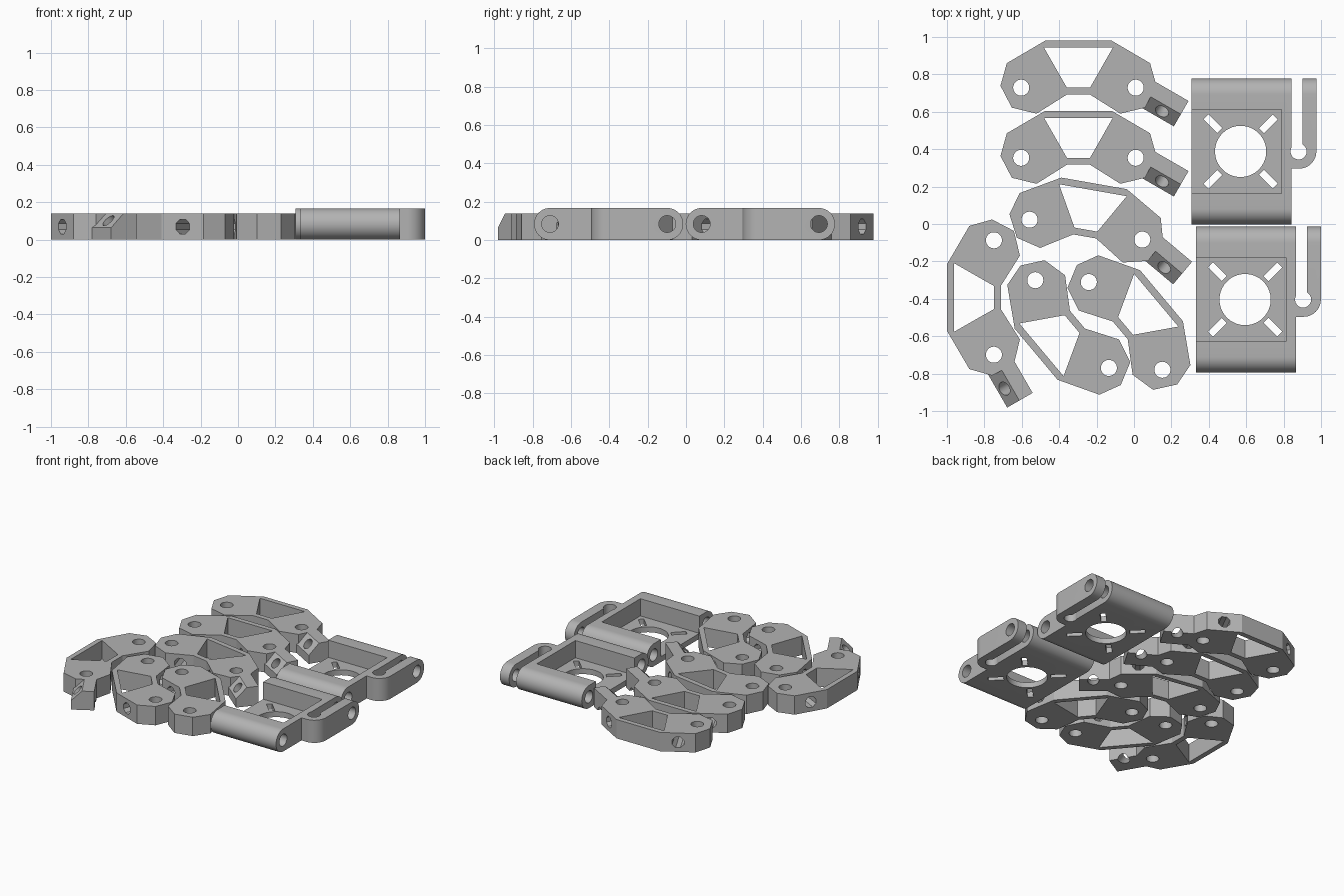
import bpy, bmesh
from math import cos, sin, pi, radians
from mathutils import Vector, Matrix

old = bpy.data.objects.get("Cube")
if old:
    bpy.data.objects.remove(old, do_unlink=True)

grey = bpy.data.materials.new("plain grey")
grey.use_nodes = True
GREY = (0.45, 0.45, 0.45, 1)
grey.diffuse_color = GREY
grey.node_tree.nodes["Principled BSDF"].inputs["Base Color"].default_value = GREY

LINK_H = 0.139


def extrude(points, vec):
    """Solid swept from a closed 3D polygon along a vector."""
    bm = bmesh.new()
    face = bm.faces.new([bm.verts.new(p) for p in points])
    top = bmesh.ops.extrude_face_region(bm, geom=[face])["geom"]
    bmesh.ops.translate(bm, vec=vec, verts=[v for v in top if isinstance(v, bmesh.types.BMVert)])
    bmesh.ops.recalc_face_normals(bm, faces=bm.faces)
    mesh = bpy.data.meshes.new("solid")
    bm.to_mesh(mesh)
    bm.free()
    return mesh


def prism(plan, z0, z1):
    return extrude([(x, y, z0) for x, y in plan], Vector((0, 0, z1 - z0)))


def box(x0, x1, y0, y1, z0, z1):
    return prism([(x0, y0), (x1, y0), (x1, y1), (x0, y1)], z0, z1)


def rod(p0, p1, radius, sides=32):
    p0, axis = Vector(p0), Vector(p1) - Vector(p0)
    turn = axis.to_track_quat("Z", "Y")
    ring = [(i + 0.5) * 2 * pi / sides for i in range(sides)]
    return extrude([p0 + turn @ Vector((radius * cos(a), radius * sin(a), 0)) for a in ring], axis)


def add_object(name, mesh):
    ob = bpy.data.objects.new(name, mesh)
    bpy.context.scene.collection.objects.link(ob)
    return ob


def build(name, base, steps, matrix):
    """Apply boolean steps to the base, then place the finished part."""
    ob = add_object(name, base)
    bpy.ops.object.select_all(action="DESELECT")
    bpy.context.view_layer.objects.active = ob
    ob.select_set(True)
    for operation, mesh in steps:
        tool = add_object("cutter", mesh)
        tool.hide_render = True
        mod = ob.modifiers.new("cut", "BOOLEAN")
        mod.operation, mod.solver, mod.object = operation, "EXACT", tool
        bpy.ops.object.modifier_apply(modifier=mod.name)
        bpy.data.objects.remove(tool, do_unlink=True)
    ob.data.transform(matrix)
    if matrix.determinant() < 0:
        ob.data.flip_normals()
    ob.data.materials.clear()
    ob.data.materials.append(grey)
    bpy.ops.object.shade_smooth_by_angle(angle=radians(30))
    return ob


def mirrored(half):
    return half + [(-x, y) for x, y in reversed(half)]


def link(name, x, y, angle, arm=True, flip=False):
    # Faceted body with a trapezoid window
    outline = mirrored([(0.178, 0.251), (0.383, 0.131), (0.417, 0.01),
                        (0.356, -0.107), (0.224, -0.139), (0.062, -0.037)])
    window = mirrored([(0.184, 0.214), (0.062, 0)])
    steps = []
    if arm:
        # Side arm, with one upper edge chamfered
        along, across = Vector((0.866, -0.5, 0)), Vector((0.5, 0.866, 0))
        corner, width = Vector((0.51, -0.207, 0)), 0.157
        if flip:
            corner, across = corner + across * width, -across
        section = [(0, 0), (width, 0), (width, LINK_H), (0.075, LINK_H), (0, 0.064)]
        start = corner - along * 0.22
        steps.append(("UNION", extrude(
            [start + across * w + Vector((0, 0, z)) for w, z in section], along * 0.22)))
        # Slanted screw hole, square to the chamfer
        mid = corner - along * 0.095 + across * 0.0375 + Vector((0, 0, 0.1015))
        axis = across - Vector((0, 0, 1))
        steps.append(("DIFFERENCE", rod(mid - axis * 0.06, mid + axis * 0.2, 0.038, 16)))
    steps.append(("DIFFERENCE", prism(window, -0.1, 0.3)))
    for s in (-1, 1):
        # Hinge hole and cord channel at each end
        steps.append(("DIFFERENCE", rod((s * 0.306, 0, -0.1), (s * 0.306, 0, 0.3), 0.043)))
        steps.append(("DIFFERENCE", rod((s * 0.325, 0.275, 0.07), (s * 0.1, -0.16, 0.07), 0.042, 8)))
    place = Matrix.Translation((x, y, 0)) @ Matrix.Rotation(radians(angle), 4, "Z")
    if flip:
        place = place @ Matrix.Scale(-1, 4, (0, 1, 0))
    build(name, prism(outline, 0, LINK_H), steps, place)


def clamp(name, x, y):
    r, reach, left, right, outer = 0.0835, 0.306, -0.263, 0.272, 0.405
    # Long bar with rounded ends, swept sideways
    n = 20
    profile = [(reach + r * cos(a), r + r * sin(a)) for a in (-pi / 2 + pi * i / n for i in range(n + 1))]
    profile += [(-u, 2 * r - v) for u, v in profile]
    base = extrude([(left, u, v) for u, v in profile], Vector((outer - left, 0, 0)))
    # Plan shape: block plus side hook with a rounded elbow
    elbow = 0.092
    plan = [(left - 0.1, -0.6), (right, -0.6), (right, -elbow)]
    plan += [(outer - elbow + elbow * cos(a), elbow * sin(a))
             for a in (-pi / 2 + pi / 2 * i / 12 for i in range(13))]
    plan += [(outer, 0.6), (left - 0.1, 0.6)]
    steps = [("INTERSECT", prism(plan, -0.1, 0.4))]
    cuts = [box(right, 0.33, 0.01, 0.6, -0.1, 0.4),          # hook slot
            rod((0.31, 0, -0.1), (0.31, 0, 0.4), 0.043),     # slot relief hole
            box(left - 0.1, 0.219, -0.225, 0.225, 0.04, 0.4),  # open tray
            rod((0, 0, -0.1), (0, 0, 0.4), 0.137, 48)]       # centre hole
    # Bolt holes through both rounded bars
    cuts += [rod((-0.5, s * reach, r), (0.6, s * reach, r), 0.044) for s in (-1, 1)]
    # Diagonal mounting slots around the centre hole
    for i in range(4):
        slot = box(0.158, 0.262, -0.019, 0.019, -0.1, 0.4)
        slot.transform(Matrix.Rotation(pi / 4 + i * pi / 2, 4, "Z"))
        cuts.append(slot)
    steps += [("DIFFERENCE", c) for c in cuts]
    build(name, base, steps, Matrix.Translation((x, y, 0)))


link("back_link", -0.297, 0.729, 0)
link("second_link", -0.297, 0.354, 0)
link("third_link", -0.257, -0.03, -10)
link("side_link", -0.749, -0.393, -90, flip=True)
link("left_end_link", -0.331, -0.535, 130, arm=False)
link("right_end_link", -0.045, -0.545, -50, arm=False)
clamp("back_clamp", 0.57, 0.388)
clamp("front_clamp", 0.594, -0.404)
